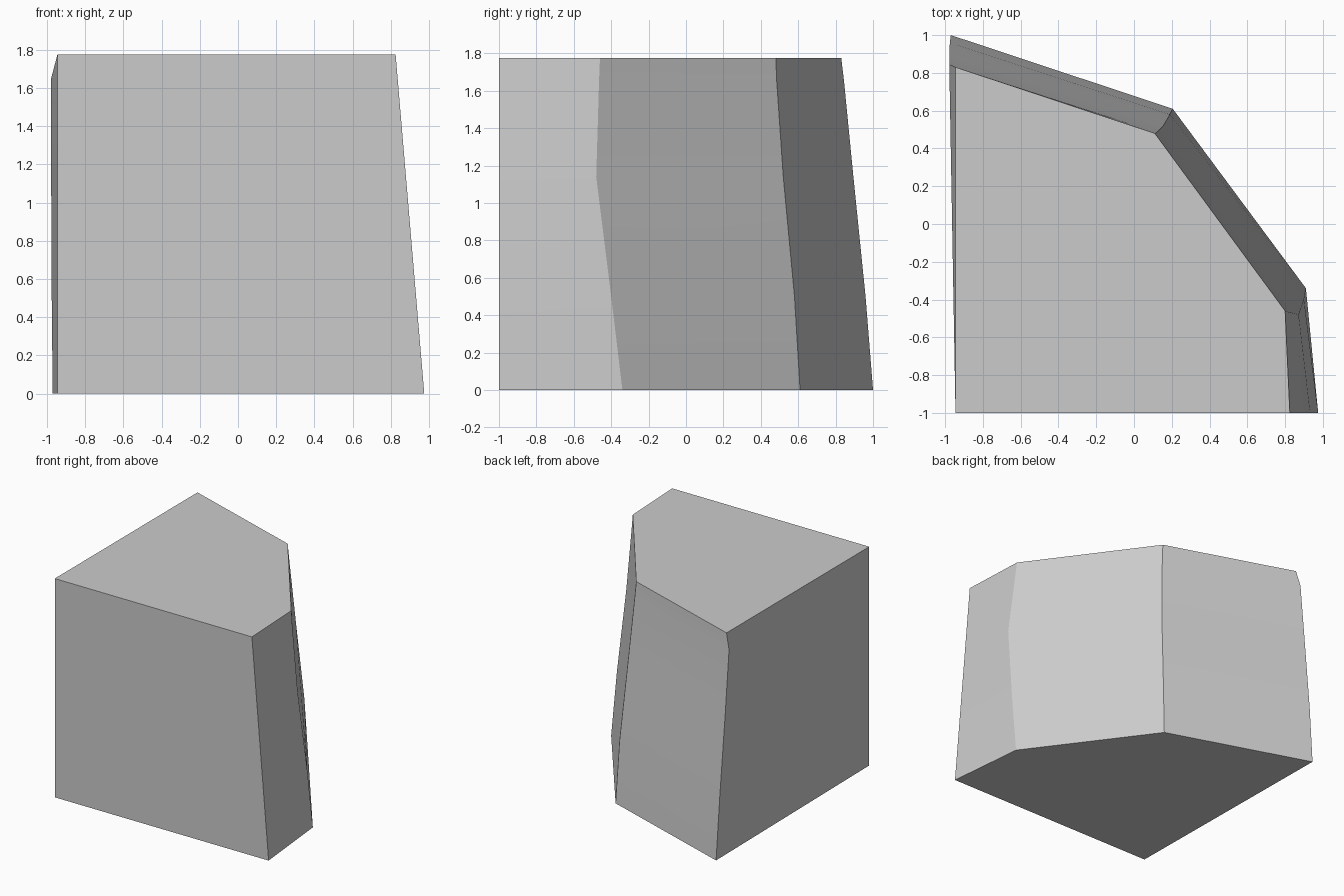
import bpy
import bmesh
from math import radians

cube = bpy.data.objects.get("Cube")
if cube:
    bpy.data.objects.remove(cube, do_unlink=True)

# Plain stone colour
stone = bpy.data.materials.new("light_grey_stone")
stone.use_nodes = True
GREY = (0.6, 0.6, 0.6, 1.0)
stone.diffuse_color = GREY
stone.node_tree.nodes["Principled BSDF"].inputs["Base Color"].default_value = GREY

# Heights of the levels, and the path each corner follows up through them
heights = [0, 0.5, 1.14, 1.65, 1.775]
front_left = [(-0.945, -1)] * 5
front_right = [(0.975 - 0.15 * z / 1.775, -1) for z in heights]
right_back = [(0.91, -0.34), (0.9, -0.4), (0.872, -0.48), (0.814, -0.465), (0.8, -0.46)]
back_middle = [(0.205, 0.61), (0.19, 0.58), (0.155, 0.52), (0.12, 0.485), (0.11, 0.48)]
back_left = [(-0.97, 1), (-0.975, 0.96), (-0.978, 0.895), (-0.978, 0.845), (-0.945, 0.83)]
corners = [front_left, front_right, right_back, back_middle, back_left]

# Stone block: rings of corners joined by side faces, closed at both ends
bm = bmesh.new()
rings = [[bm.verts.new((*path[i], z)) for path in corners]
         for i, z in enumerate(heights)]
for low, high in zip(rings, rings[1:]):
    for i in range(len(corners)):
        j = (i + 1) % len(corners)
        bm.faces.new((low[i], low[j], high[j], high[i]))
bm.faces.new(rings[0][::-1])
bm.faces.new(rings[-1])
bmesh.ops.recalc_face_normals(bm, faces=bm.faces)

mesh = bpy.data.meshes.new("stone_block")
bm.to_mesh(mesh)
bm.free()
mesh.materials.append(stone)
block = bpy.data.objects.new("stone_block", mesh)
bpy.context.collection.objects.link(block)

# Soft shading within each side, crisp corners
bpy.ops.object.select_all(action="DESELECT")
block.select_set(True)
bpy.context.view_layer.objects.active = block
bpy.ops.object.shade_smooth_by_angle(angle=radians(22))
